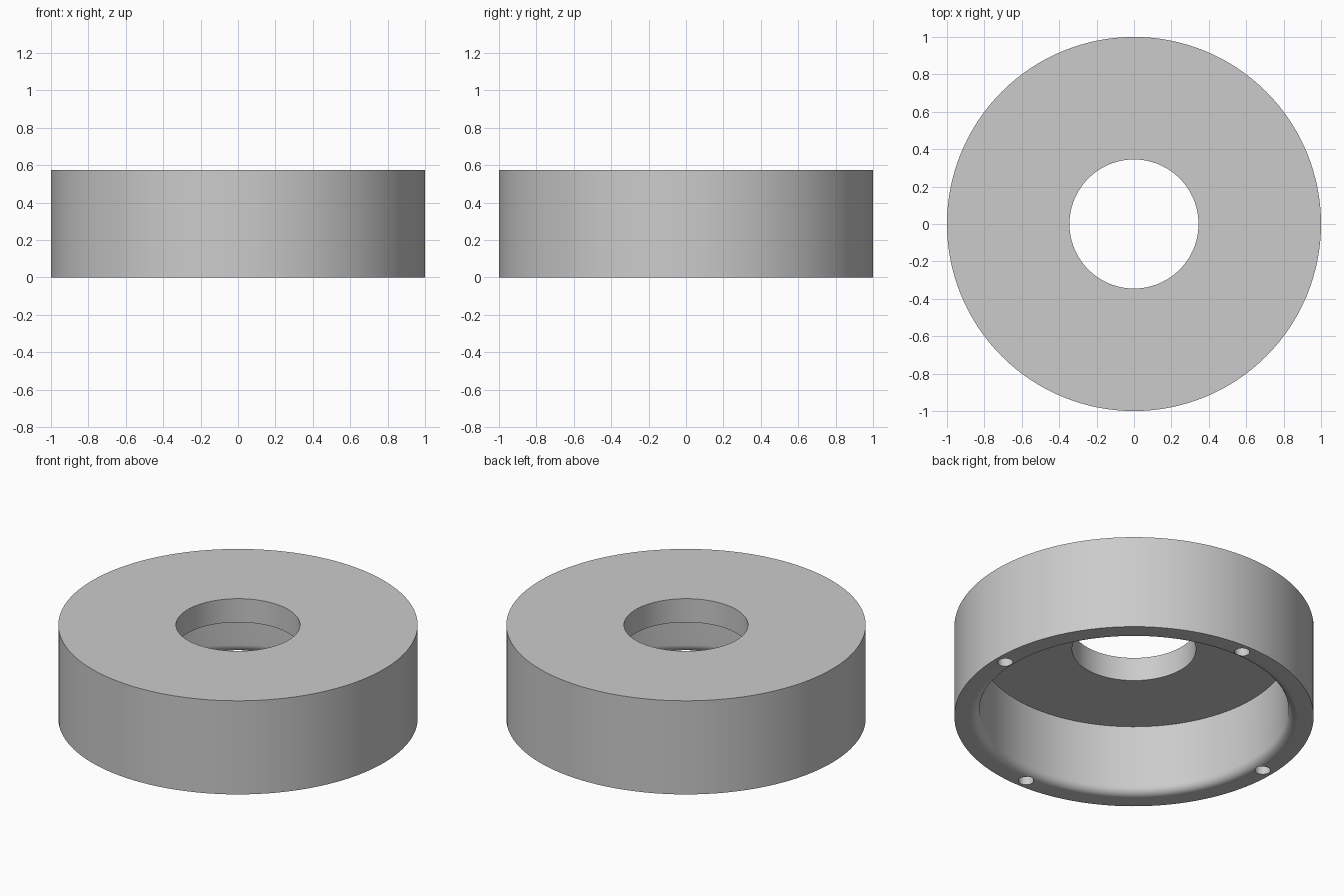
import bpy, bmesh, math
from mathutils import Matrix, Vector

cube = bpy.data.objects.get("Cube")
if cube:
    bpy.data.objects.remove(cube, do_unlink=True)

SEGMENTS = 128
HEIGHT, CEILING = 0.575, 0.43
OUTER, CAVITY, BORE = 1.0, 0.86, 0.345
FILLET = 0.05
PIN_RING, PIN_RADIUS, PIN_DEPTH = 0.935, 0.043, 0.15


def make_material(name, rgb):
    mat = bpy.data.materials.new(name)
    mat.use_nodes = True
    mat.diffuse_color = (*rgb, 1)
    mat.node_tree.nodes["Principled BSDF"].inputs["Base Color"].default_value = (*rgb, 1)
    return mat


def make_object(name, bm, mat):
    bmesh.ops.recalc_face_normals(bm, faces=bm.faces)
    mesh = bpy.data.meshes.new(name)
    bm.to_mesh(mesh)
    bm.free()
    mesh.materials.append(mat)
    obj = bpy.data.objects.new(name, mesh)
    bpy.context.collection.objects.link(obj)
    return obj


grey = make_material("plain grey", (0.6, 0.6, 0.6))

# Cup cross-section: bore, top, outer wall, rim, rounded lip, cavity, ceiling
profile = [(BORE, CEILING), (BORE, HEIGHT), (OUTER, HEIGHT), (OUTER, 0)]
for i in range(9):
    a = math.pi / 2 * i / 8
    profile.append((CAVITY + FILLET - FILLET * math.sin(a), FILLET - FILLET * math.cos(a)))
profile.append((CAVITY, CEILING))

bm = bmesh.new()
verts = [bm.verts.new((r, 0, z)) for r, z in profile]
edges = [bm.edges.new((v, verts[(i + 1) % len(verts)])) for i, v in enumerate(verts)]
bmesh.ops.spin(bm, geom=verts + edges, cent=(0, 0, 0), axis=(0, 0, 1),
               angle=math.tau, steps=SEGMENTS, use_merge=True)
bmesh.ops.remove_doubles(bm, verts=bm.verts, dist=0.0001)
cup = make_object("ring_cup", bm, grey)

# Four blind pin holes in the bottom rim
bm = bmesh.new()
for i in range(4):
    a = math.pi / 2 * i
    centre = Vector((PIN_RING * math.cos(a), PIN_RING * math.sin(a), 0))
    bmesh.ops.create_cone(bm, cap_ends=True, segments=32, radius1=PIN_RADIUS,
                          radius2=PIN_RADIUS, depth=2 * PIN_DEPTH,
                          matrix=Matrix.Translation(centre))
cutter = make_object("pin_hole_cutter", bm, grey)

cut = cup.modifiers.new("pin_holes", "BOOLEAN")
cut.operation = "DIFFERENCE"
cut.solver = "EXACT"
cut.object = cutter

# Apply the cut, remove the cutter and shade
bpy.ops.object.select_all(action="DESELECT")
cup.select_set(True)
bpy.context.view_layer.objects.active = cup
bpy.ops.object.modifier_apply(modifier=cut.name)
bpy.data.objects.remove(cutter, do_unlink=True)
bpy.ops.object.shade_smooth_by_angle(angle=math.radians(30))
